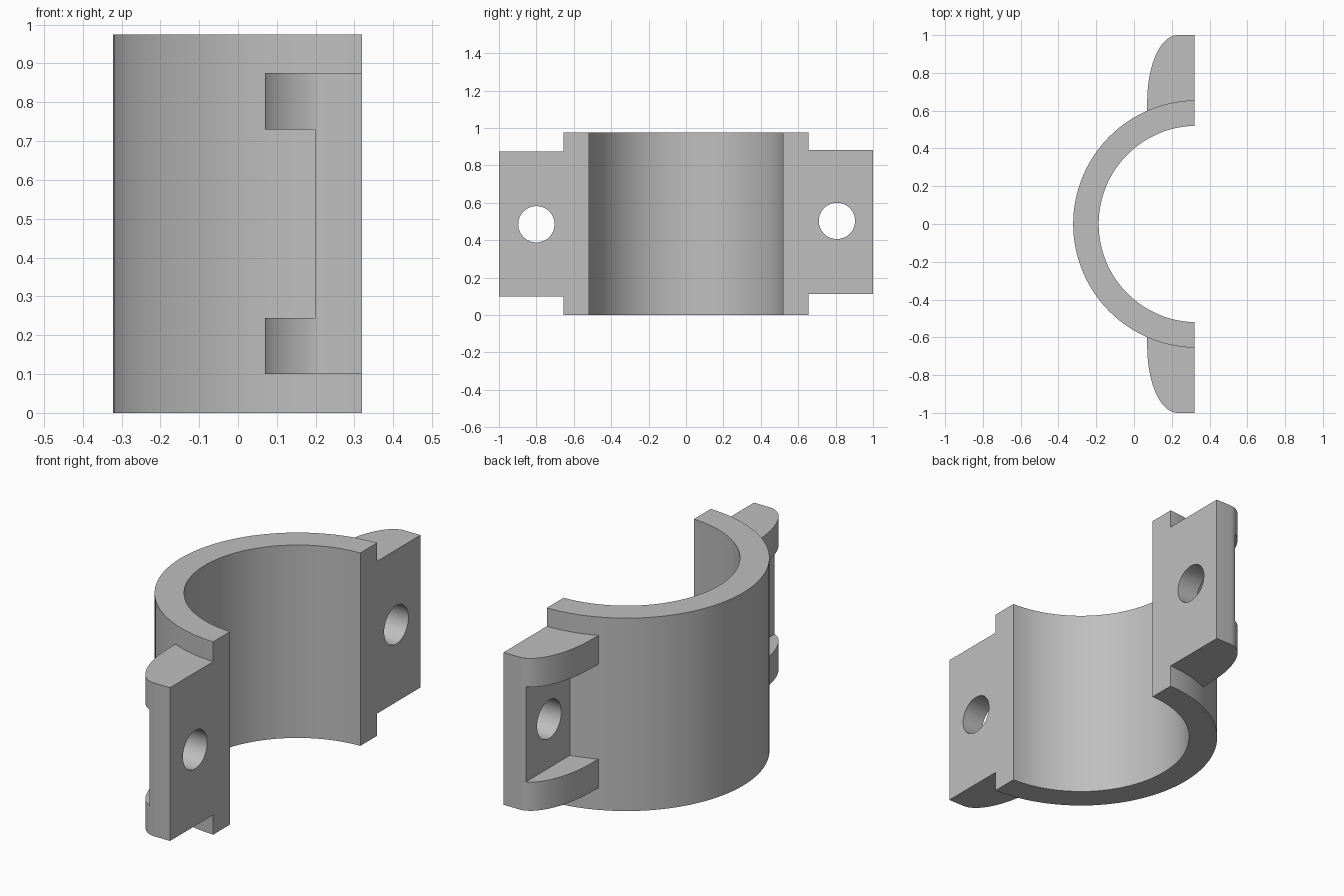
import bpy, bmesh, math
from mathutils import Matrix

if "Cube" in bpy.data.objects:
    bpy.data.objects.remove(bpy.data.objects["Cube"])

HEIGHT, FACE_X, AXIS_X = 0.975, 0.32, 0.333
OUTER_R, INNER_R = 0.655, 0.52

grey = bpy.data.materials.new("plain grey")
grey.use_nodes = True
colour = (0.52, 0.52, 0.52, 1)
grey.diffuse_color = colour
grey.node_tree.nodes["Principled BSDF"].inputs["Base Color"].default_value = colour


def add_object(name, bm):
    bmesh.ops.recalc_face_normals(bm, faces=bm.faces)
    mesh = bpy.data.meshes.new(name)
    bm.to_mesh(mesh)
    bm.free()
    mesh.materials.append(grey)
    obj = bpy.data.objects.new(name, mesh)
    bpy.context.collection.objects.link(obj)
    return obj


def extrude_profile(name, points, z0, z1):
    bm = bmesh.new()
    face = bm.faces.new([bm.verts.new((x, y, z0)) for x, y in points])
    top = bmesh.ops.extrude_face_region(bm, geom=[face])["geom"]
    verts = [v for v in top if isinstance(v, bmesh.types.BMVert)]
    bmesh.ops.translate(bm, verts=verts, vec=(0, 0, z1 - z0))
    return add_object(name, bm)


def rectangle(x0, x1, y0, y1):
    return [(x0, y0), (x1, y0), (x1, y1), (x0, y1)]


def cylinder(name, radius, depth, centre, sides, along_x=False):
    bm = bmesh.new()
    turn = Matrix.Rotation(math.pi / 2, 4, "Y") if along_x else Matrix()
    bmesh.ops.create_cone(bm, cap_ends=True, segments=sides, radius1=radius, radius2=radius,
                          depth=depth, matrix=Matrix.Translation(centre) @ turn)
    return add_object(name, bm)


def combine(target, tool, operation):
    mod = target.modifiers.new(operation.lower(), "BOOLEAN")
    mod.operation, mod.solver, mod.object = operation, "EXACT", tool
    bpy.context.view_layer.objects.active = target
    bpy.ops.object.modifier_apply(modifier=mod.name)
    bpy.data.objects.remove(tool)


# Ring body
clamp = cylinder("half_clamp", OUTER_R, HEIGHT, (AXIS_X, 0, HEIGHT / 2), 128)

# Bolt ears: rounded block with a pocket behind the plate
for side, name, z0, z1, hole_y, hole_z in ((-1, "front", 0.10, 0.875, 0.80, 0.485),
                                           (1, "back", 0.112, 0.882, 0.807, 0.503)):
    arc = [math.pi / 2 * i / 20 for i in range(21)]
    outline = [(0.4, 0.59), (0.07, 0.59)]
    outline += [(0.23 - 0.16 * math.cos(a), 0.65 + 0.35 * math.sin(a)) for a in arc]
    outline += [(0.4, 1.0)]
    ear = extrude_profile(name + "_ear", [(x, side * y) for x, y in outline], z0, z1)
    pocket = extrude_profile("pocket", rectangle(-0.1, 0.2, side * 0.4, side * 1.1),
                             z0 + 0.145, z1 - 0.145)
    combine(ear, pocket, "DIFFERENCE")
    hole = cylinder("bolt_hole", 0.097, 1, (0.3, side * hole_y, hole_z), 48, True)
    combine(ear, hole, "DIFFERENCE")
    combine(clamp, ear, "UNION")

# Bore and flat mating face
combine(clamp, cylinder("bore", INNER_R, 2, (AXIS_X, 0, HEIGHT / 2), 128), "DIFFERENCE")
combine(clamp, extrude_profile("trim", rectangle(FACE_X, 2, -2, 2), -1, 2), "DIFFERENCE")

bpy.ops.object.select_all(action="DESELECT")
clamp.select_set(True)
bpy.context.view_layer.objects.active = clamp
bpy.ops.object.shade_smooth_by_angle(angle=math.radians(30))
